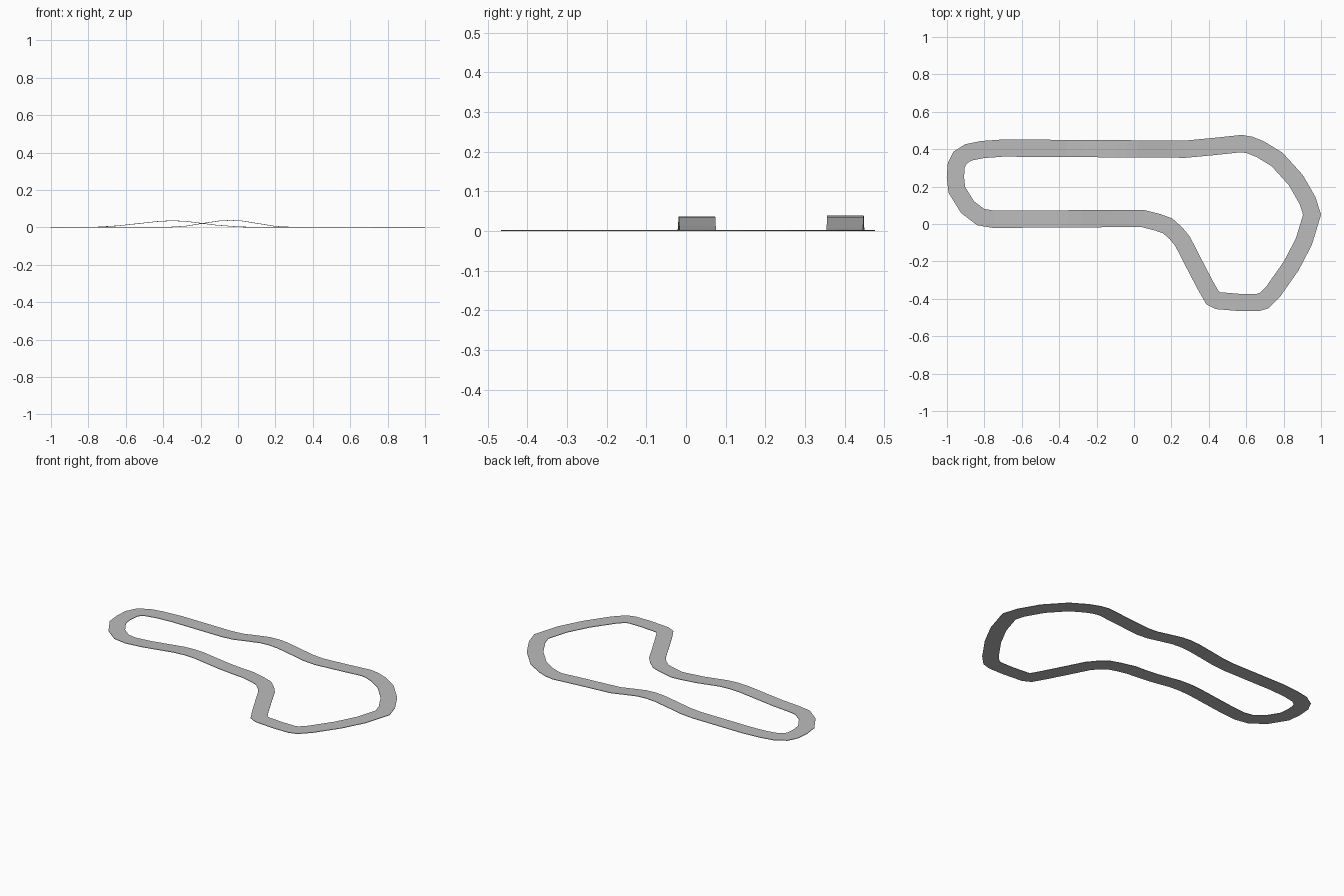
import bpy
import bmesh
from mathutils import Vector

HALF_WIDTH = 0.046
THICKNESS = 0.003

cube = bpy.data.objects.get("Cube")
if cube:
    bpy.data.objects.remove(cube, do_unlink=True)

# Centreline of the circuit, clockwise from the left end
bend_left = [(-.955, .25), (-.95, .315), (-.93, .355), (-.885, .383), (-.81, .398)]
bend_right = [(.435, .415), (.575, .43), (.62, .422), (.675, .4), (.765, .345),
              (.865, .235), (.928, .125), (.952, .05), (.908, -.095), (.84, -.225),
              (.745, -.36), (.695, -.41), (.66, -.42), (.57, -.42), (.45, -.41),
              (.42, -.395), (.38, -.325), (.32, -.21), (.26, -.093), (.225, -.05),
              (.18, -.01), (.13, .008)]
bend_end = [(-.82, .037), (-.89, .09), (-.947, .182)]

# Gentle hill crossed by each straight: (x, height)
far_hill = [(-.7, 0), (-.36, 0), (-.28, .005), (-.2, .018), (-.1, .033), (-.04, .036),
            (.02, .033), (.12, .017), (.2, .004), (.275, 0)]
near_hill = [(.045, 0), (-.02, .003), (-.12, .011), (-.2, .021), (-.28, .031),
             (-.35, .034), (-.42, .031), (-.54, .018), (-.64, .007), (-.75, 0)]


def flat(points):
    return [Vector((x, y, 0)) for x, y in points]


def straight(hill, y_start, y_end):
    x0, x1 = hill[0][0], hill[-1][0]
    return [Vector((x, y_start + (y_end - y_start) * (x - x0) / (x1 - x0), z))
            for x, z in hill]


path = (flat(bend_left) + straight(far_hill, .406, .4) + flat(bend_right)
        + straight(near_hill, .03, .025) + flat(bend_end))


def side_normal(a, b):
    d = (b - a).to_2d().normalized()
    return Vector((-d.y, d.x, 0))


# Road ribbon with mitred corners
bm = bmesh.new()
pairs = []
for i, p in enumerate(path):
    n0 = side_normal(path[i - 1], p)
    n1 = side_normal(p, path[(i + 1) % len(path)])
    mitre = (n0 + n1).normalized()
    offset = mitre * HALF_WIDTH / mitre.dot(n1)
    pairs.append([bm.verts.new(p + offset), bm.verts.new(p - offset)])
for i, (outer, inner) in enumerate(pairs):
    prev_outer, prev_inner = pairs[i - 1]
    bm.faces.new((prev_outer, prev_inner, inner, outer))

# Thin slab standing on the ground
slab = bmesh.ops.extrude_face_region(bm, geom=bm.faces[:], use_keep_orig=True)
for v in slab["geom"]:
    if isinstance(v, bmesh.types.BMVert):
        v.co.z += THICKNESS
bmesh.ops.recalc_face_normals(bm, faces=bm.faces)

mesh = bpy.data.meshes.new("race_track")
bm.to_mesh(mesh)
bm.free()
track = bpy.data.objects.new("race_track", mesh)
bpy.context.collection.objects.link(track)

# Asphalt colour
asphalt = bpy.data.materials.new("asphalt_grey")
asphalt.use_nodes = True
colour = (0.5, 0.5, 0.5, 1)
asphalt.diffuse_color = colour
asphalt.node_tree.nodes["Principled BSDF"].inputs["Base Color"].default_value = colour
mesh.materials.append(asphalt)
